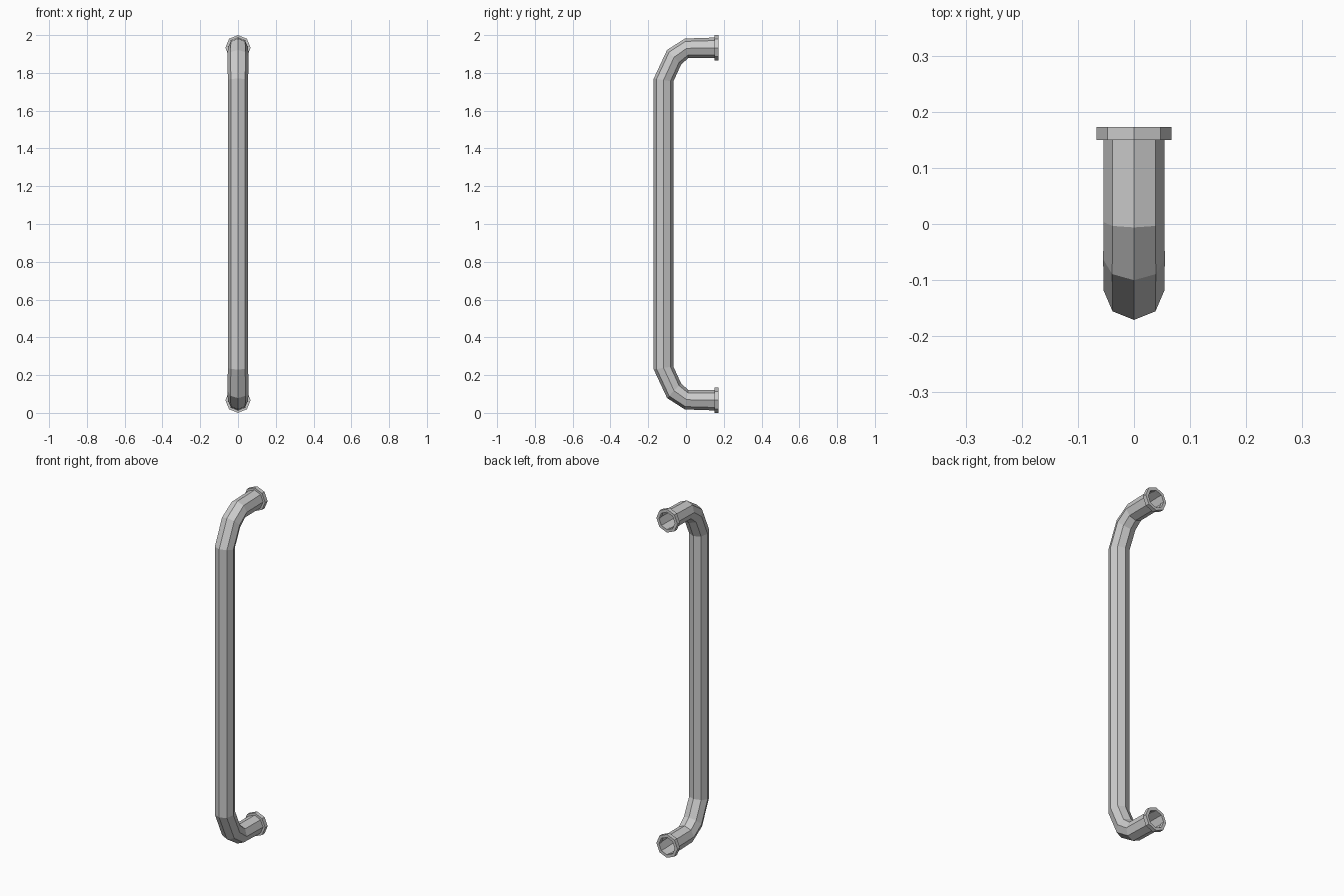
import bpy, bmesh
from math import sin, cos, pi, radians

if "Cube" in bpy.data.objects:
    bpy.data.objects.remove(bpy.data.objects["Cube"])

SIDES = 8

# Upper half profile: (y, z, direction of the outer side in the yz plane, radius)
BEND = [(-0.119, 1.762, 171, 0.0525), (-0.063, 1.883, 134, 0.0535),
        (0.003, 1.930, 100, 0.0525), (0.150, 1.933, 90, 0.054)]
FLANGE = [(0.150, 1.933, 90, 0.067), (0.173, 1.933, 90, 0.067),
          (0.173, 1.933, 90, 0.050), (0.150, 1.933, 90, 0.050)]


def ring(bm, y, z, deg, r, flip):
    """Octagonal ring; flip mirrors it to the lower end."""
    verts = []
    for i in range(SIDES):
        t = 2 * pi * i / SIDES
        zz = z + r * cos(t) * sin(radians(deg))
        verts.append(bm.verts.new(((0.054 / 0.0525 if deg != 90 else 1) * r * sin(t),
                                   y + r * cos(t) * cos(radians(deg)),
                                   2 - zz if flip else zz)))
    return verts


def sweep(name, stations):
    bm = bmesh.new()
    rings = [ring(bm, *s) for s in stations]
    for a, b in zip(rings, rings[1:]):
        for i in range(SIDES):
            j = (i + 1) % SIDES
            bm.faces.new((a[i], a[j], b[j], b[i]))
    bmesh.ops.recalc_face_normals(bm, faces=bm.faces)
    me = bpy.data.meshes.new(name)
    bm.to_mesh(me)
    bm.free()
    ob = bpy.data.objects.new(name, me)
    bpy.context.collection.objects.link(ob)
    return ob


# Bent grab bar with mounting flanges, open at both ends
upper = [(*s, False) for s in BEND]
lower = [(*s, True) for s in BEND]
sweep("handle_tube", upper[::-1] + lower)

# Collars: closed octagonal rings around the tube ends
for label, flip in (("upper", False), ("lower", True)):
    sweep(label + "_flange", [(*s, flip) for s in FLANGE + FLANGE[:1]])
